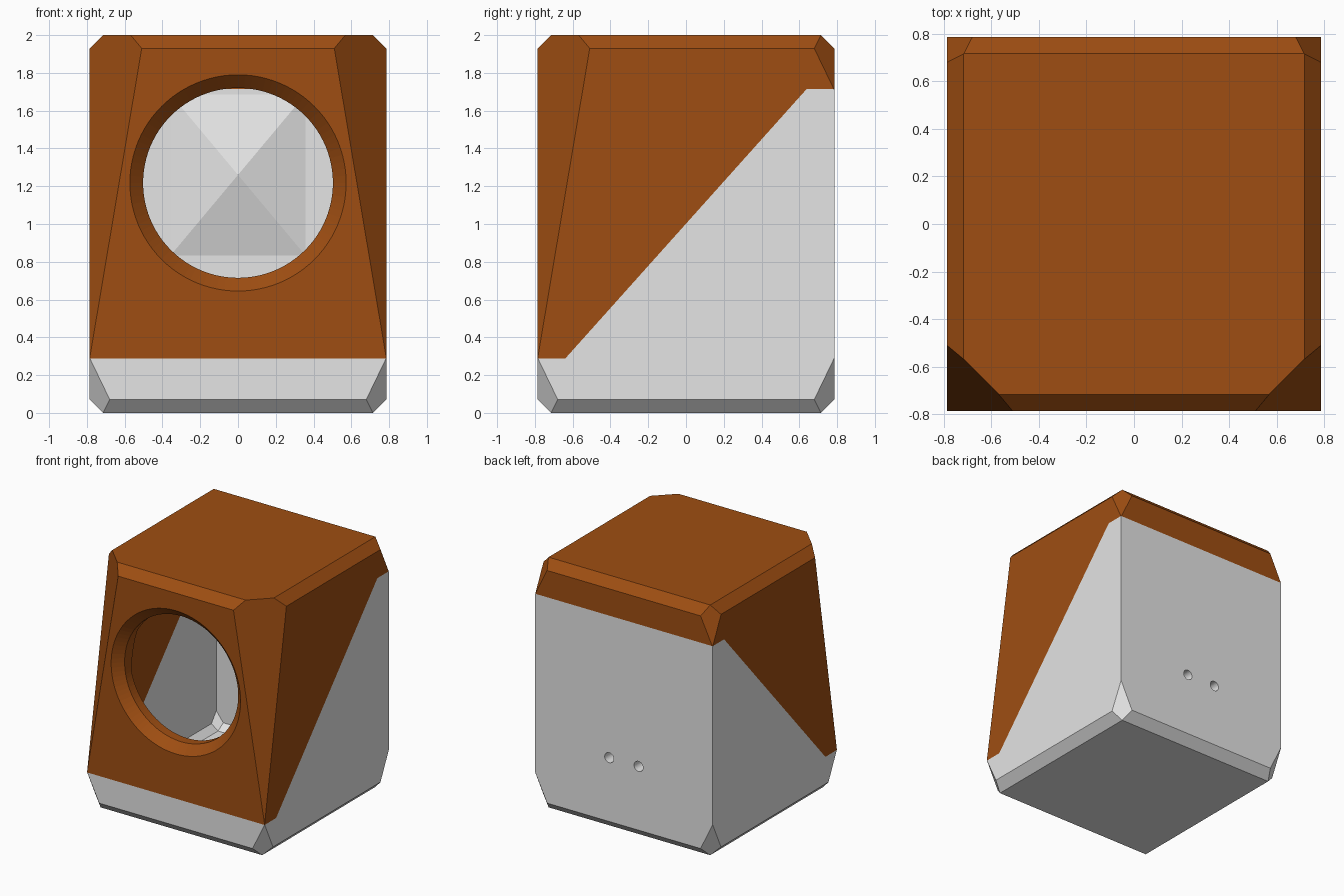
import bpy, bmesh, math
from mathutils import Matrix, Vector

if "Cube" in bpy.data.objects:
    bpy.data.objects.remove(bpy.data.objects["Cube"])

H, INNER = 0.785, 0.64          # outer and inner half width
LOW, HIGH = 0.287, 1.716        # heights where the colour split turns level


def material(name, rgb):
    m = bpy.data.materials.new(name)
    m.diffuse_color = (*rgb, 1)
    m.use_nodes = True
    m.node_tree.nodes["Principled BSDF"].inputs["Base Color"].default_value = m.diffuse_color
    return m


GREY = material("light grey", (0.78, 0.78, 0.78))
BROWN = material("saddle brown", (0.345, 0.076, 0.006))


def to_object(bm, name):
    bmesh.ops.recalc_face_normals(bm, faces=bm.faces)
    me = bpy.data.meshes.new(name)
    bm.to_mesh(me)
    bm.free()
    ob = bpy.data.objects.new(name, me)
    bpy.context.collection.objects.link(ob)
    return ob


def cut_planes(h, z0, z1, c, k):
    """Planes (point, outward normal): h half width, c edge chamfer, k corner facet height."""
    planes = [((0, 0, z0), (0, 0, -1)), ((0, 0, z1), (0, 0, 1))]
    for sx, sy in ((1, 0), (-1, 0), (0, 1), (0, -1)):
        planes.append(((sx * h, sy * h, 1), (sx, sy, 0)))
        planes.append(((sx * h, sy * h, z0 + c), (sx, sy, -1)))
        planes.append(((sx * h, sy * h, z1 - c), (sx, sy, 1)))
    for sx in (1, -1):
        for sy in (1, -1):
            low = (sx * h, sy * h, z0 + k)
            planes.append((low, (k * sx, k * sy, -2 * c)))
            if sy > 0:      # small rear top corner
                planes.append(((sx * h, sy * h, z1 - k), (k * sx, k * sy, 2 * c)))
            else:           # long front corner facet
                planes.append((low, (1.71 * sx, 1.71 * sy, 0.287)))
    return planes


def faceted_box(name, *size):
    bm = bmesh.new()
    bmesh.ops.create_cube(bm, size=4, matrix=Matrix.Translation((0, 0, 1)))
    for p, n in cut_planes(*size):
        geom = bm.verts[:] + bm.edges[:] + bm.faces[:]
        cut = bmesh.ops.bisect_plane(bm, geom=geom, dist=1e-5, plane_co=p,
                                     plane_no=Vector(n).normalized(), clear_outer=True)
        edges = [e for e in cut["geom_cut"] if isinstance(e, bmesh.types.BMEdge) and e.is_boundary]
        if edges:
            bmesh.ops.holes_fill(bm, edges=edges, sides=0)
    return to_object(bm, name)


def y_cone(name, x, z, y0, y1, r0, r1, sides=96):
    bm = bmesh.new()
    mat = Matrix.Translation((x, (y0 + y1) / 2, z)) @ Matrix.Rotation(-math.pi / 2, 4, 'X')
    bmesh.ops.create_cone(bm, cap_ends=True, segments=sides, radius1=r0, radius2=r1,
                          depth=y1 - y0, matrix=mat)
    return to_object(bm, name)


def subtract(ob, cutter):
    cutter.hide_render = True
    mod = ob.modifiers.new("cut", 'BOOLEAN')
    mod.operation, mod.solver, mod.object = 'DIFFERENCE', 'EXACT', cutter
    bpy.context.view_layer.objects.active = ob
    bpy.ops.object.modifier_apply(modifier=mod.name)
    bpy.data.objects.remove(cutter)


# Hollow cabinet with a bevelled front opening and two rear cable holes
cabinet = faceted_box("cabinet", H, 0, 2, 0.07, 0.29)
subtract(cabinet, faceted_box("cavity_cutter", INNER, 0.145, 1.855, 0.05, 0.13))
subtract(cabinet, y_cone("bevel_cutter", 0, 1.2175, -0.795, -0.715, 0.5825, 0.5025))
subtract(cabinet, y_cone("opening_cutter", 0, 1.2175, -0.75, -0.5, 0.5025, 0.5025))
for x in (-0.13, 0.13):
    subtract(cabinet, y_cone("cable_cutter", x, 0.58, 0.55, 0.85, 0.04, 0.04, 32))

# Two-tone split: diagonal across the sides, level at the front and back
cabinet.data.materials.clear()
cabinet.data.materials.append(GREY)
cabinet.data.materials.append(BROWN)
SLOPE = (HIGH - LOW) / (2 * INNER)
MID = (HIGH + LOW) / 2
bm = bmesh.new()
bm.from_mesh(cabinet.data)
for z, n in ((LOW, (0, 0, 1)), (HIGH, (0, 0, 1)), (MID, (0, -SLOPE, 1))):
    bmesh.ops.bisect_plane(bm, geom=bm.verts[:] + bm.edges[:] + bm.faces[:], dist=1e-5,
                           plane_co=(0, 0, z), plane_no=Vector(n).normalized())
for f in bm.faces:
    c = f.calc_center_median()
    f.material_index = int(c.z > min(max(MID + SLOPE * c.y, LOW), HIGH))
    f.smooth = False
bm.to_mesh(cabinet.data)
bm.free()

# Shallow pyramid on the inner back wall
bm = bmesh.new()
mat = (Matrix.Translation((0, 0.581, 1.26)) @ Matrix.Diagonal((0.36, 1, 0.43, 1))
       @ Matrix.Rotation(-math.pi / 2, 4, 'X') @ Matrix.Rotation(math.pi / 4, 4, 'Z'))
bmesh.ops.create_cone(bm, cap_ends=True, segments=4, radius1=0, radius2=math.sqrt(2),
                      depth=0.12, matrix=mat)
bmesh.ops.remove_doubles(bm, verts=bm.verts, dist=1e-4)
pyramid = to_object(bm, "inner_back_pyramid")
pyramid.data.materials.append(GREY)
